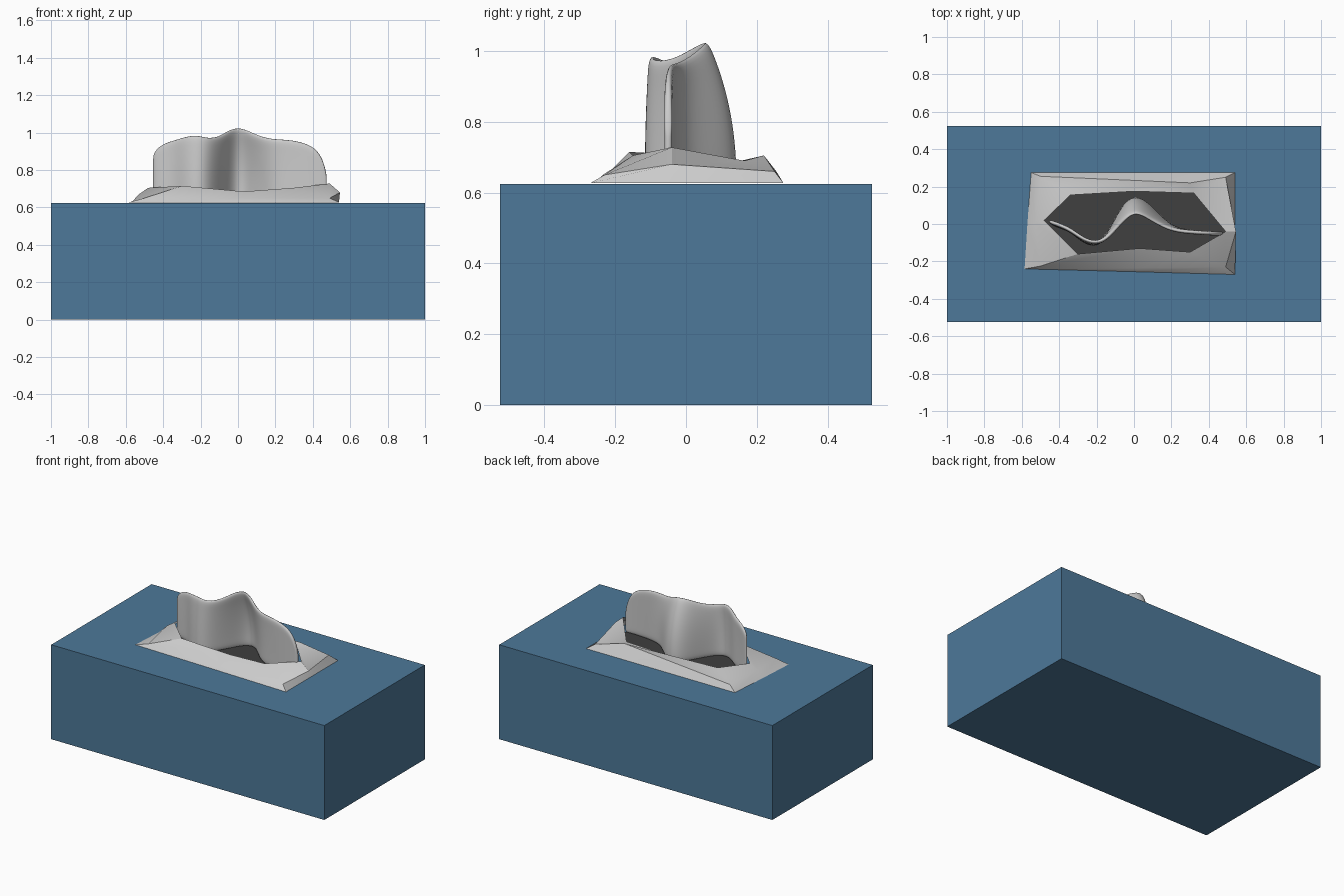
import bpy

if "Cube" in bpy.data.objects:
    bpy.data.objects.remove(bpy.data.objects["Cube"])


def material(name, color):
    m = bpy.data.materials.new(name)
    m.diffuse_color = (*color, 1)
    m.use_nodes = True
    m.node_tree.nodes["Principled BSDF"].inputs["Base Color"].default_value = m.diffuse_color
    return m


def mesh_object(name, verts, faces, mat=None, angle=None):
    me = bpy.data.meshes.new(name)
    me.from_pydata(verts, [], faces)
    ob = bpy.data.objects.new(name, me)
    bpy.context.collection.objects.link(ob)
    if mat:
        me.materials.append(mat)
    if angle is not None:
        bpy.ops.object.select_all(action='DESELECT')
        ob.select_set(True)
        bpy.context.view_layer.objects.active = ob
        bpy.ops.object.shade_smooth_by_angle(angle=angle)
    return ob


# carton
X, Y, TOP = 1.0, 0.525, 0.625
bpy.ops.mesh.primitive_cube_add(size=1, location=(0, 0, TOP / 2))
box = bpy.context.object
box.name = "carton"
box.scale = (2 * X, 2 * Y, TOP)
bpy.ops.object.transform_apply(location=False, rotation=False, scale=True)
box.data.materials.append(material("carton_blue", (0.075, 0.19, 0.32)))

# raised film around the slot: outer edge, shoulder, hexagonal lip
outer = [(-.57, 0), (-.585, -.24), (0, -.255), (.54, -.27),
         (.54, -.03), (.54, .275), (0, .275), (-.55, .275)]
outer = [(x, y, TOP + .002) for x, y in outer]
shoulder = [(-.53, .01, .67), (-.5, -.225, .65), (.03, -.235, .65), (.49, -.23, .65),
            (.545, -.04, .68), (.49, .25, .66), (.3, .22, .705), (-.5, .255, .66)]
lip = [(-.48, .02, .705), (-.3, -.16, .715), (.03, -.13, .685), (.3, -.15, .705),
       (.49, -.04, .728), (.32, .165, .69), (0, .175, .685), (-.34, .155, .69)]
n = len(outer)
faces = [(r * n + i, r * n + (i + 1) % n, (r + 1) * n + (i + 1) % n, (r + 1) * n + i)
         for r in range(2) for i in range(n)]
mesh_object("slot_film", outer + shoulder + lip, faces, angle=0.5)

# dark opening under the lip
slot = [(x, y, TOP + .006) for x, y, z in lip]
mesh_object("slot_opening", slot, [tuple(range(n))], material("slot_dark", (.05, .05, .05)))

# folded tissue: columns of (x, bottom y, top y, top z)
columns = [(-.455, .015, .015, .89), (-.41, -.01, 0, .94), (-.34, -.03, -.03, .96),
           (-.28, -.085, -.075, .98), (-.22, -.115, -.1, .99), (-.16, -.09, -.09, .97),
           (-.10, .01, -.03, .98), (-.05, .105, .025, 1.015), (0, .14, .06, 1.03),
           (.05, .125, .045, 1.015), (.11, .065, .01, .985), (.18, -.005, -.025, .967),
           (.25, -.035, -.04, .965), (.33, -.045, -.045, .955), (.41, -.05, -.05, .925),
           (.455, -.05, -.05, .86), (.475, -.05, -.05, .77)]
ROWS, BASE = 7, TOP + .006
verts = []
for x, yb, yt, zt in columns:
    for r in range(ROWS):
        t = r / (ROWS - 1)
        verts.append((x, yb + (yt - yb) * t ** 2.2, BASE + (zt - BASE) * t))
faces = [(c * ROWS + r, (c + 1) * ROWS + r, (c + 1) * ROWS + r + 1, c * ROWS + r + 1)
         for c in range(len(columns) - 1) for r in range(ROWS - 1)]
tissue = mesh_object("tissue", verts, faces, angle=1.2)
thick = tissue.modifiers.new("thickness", 'SOLIDIFY')
thick.thickness = .022
thick.offset = 0
smooth = tissue.modifiers.new("soft_folds", 'SUBSURF')
smooth.levels = smooth.render_levels = 2
